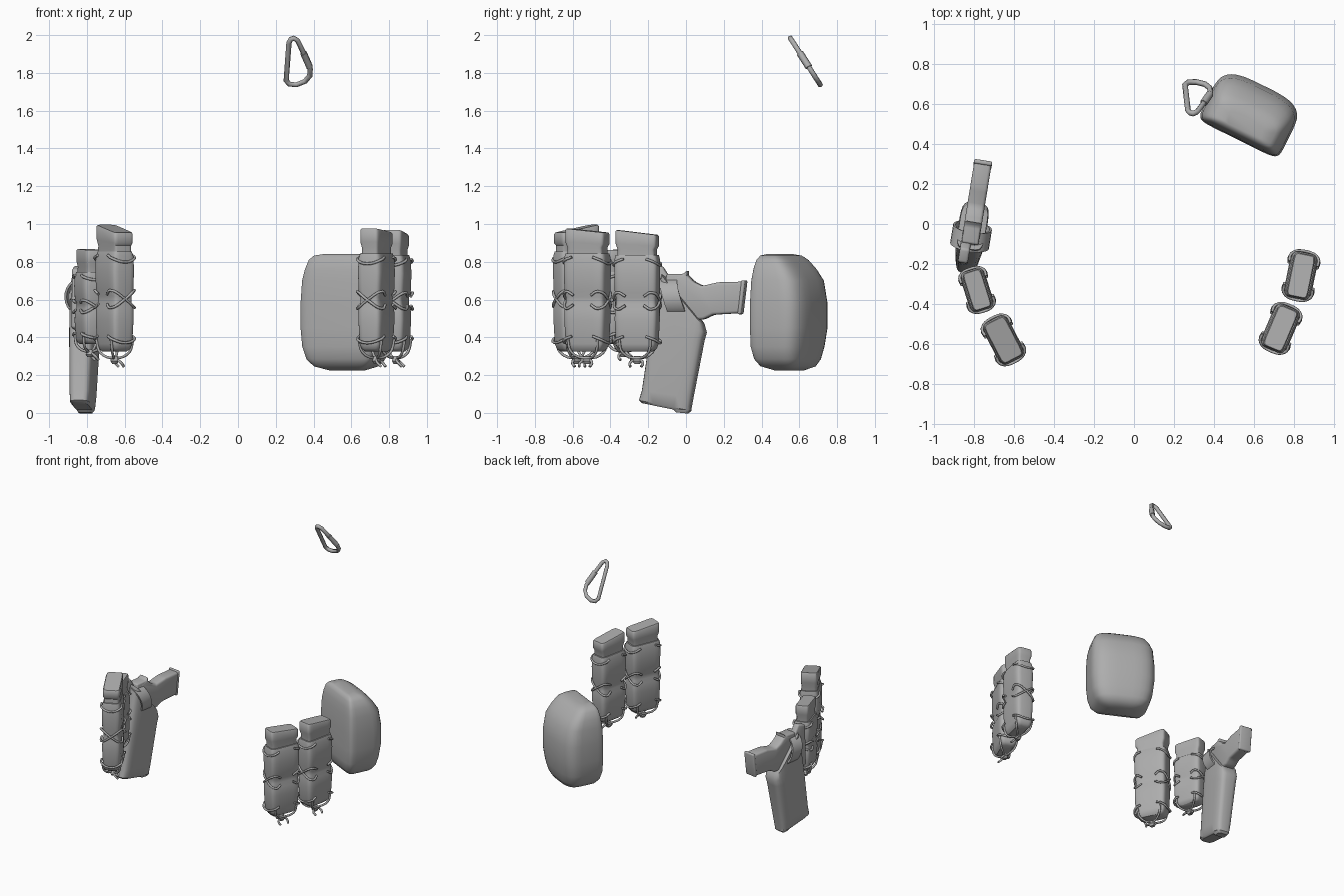
import bpy, bmesh, math
from mathutils import Vector, Matrix

if "Cube" in bpy.data.objects:
    bpy.data.objects.remove(bpy.data.objects["Cube"])

mat = bpy.data.materials.new("neutral_grey")
mat.diffuse_color = (0.42, 0.42, 0.42, 1)
mat.use_nodes = True
mat.node_tree.nodes["Principled BSDF"].inputs["Base Color"].default_value = mat.diffuse_color


def frame(x, y, ax, ay):
    """Matrix with local x along (ax, ay) and local y to its right."""
    a = Vector((ax, ay, 0)).normalized()
    m = Matrix((a, Vector((a.y, -a.x, 0)), (0, 0, 1))).transposed().to_4x4()
    return Matrix.Translation((x, y, 0)) @ m


def finish(ob, m=None, angle=40):
    if m is not None:
        ob.data.transform(m)
        if m.determinant() < 0 and ob.type == 'MESH':
            ob.data.flip_normals()
    ob.data.materials.append(mat)
    if ob.type == 'MESH':
        bpy.ops.object.select_all(action='DESELECT')
        ob.select_set(True)
        bpy.context.view_layer.objects.active = ob
        bpy.ops.object.shade_smooth_by_angle(angle=math.radians(angle))
    return ob


def add_mesh(name, bm, m=None, angle=40):
    bmesh.ops.recalc_face_normals(bm, faces=bm.faces)
    me = bpy.data.meshes.new(name)
    bm.to_mesh(me)
    bm.free()
    ob = bpy.data.objects.new(name, me)
    bpy.context.collection.objects.link(ob)
    return finish(ob, m, angle)


def loft(name, levels, m, n=24, power=0.4, angle=40, front_power=None):
    """Stacked rounded rectangles: (z, half_u, half_v, u, v, slope)."""
    bm = bmesh.new()
    rings = []
    for lv in levels:
        z, hu, hv, cu, cv, s = (tuple(lv) + (0, 0, 0))[:6]
        ring = []
        for i in range(n):
            t = 2 * math.pi * (i + 0.5) / n
            c, d = math.cos(t), math.sin(t)
            p = front_power if front_power and d > 0 else power
            u = math.copysign(abs(c) ** p, c) * hu
            v = math.copysign(abs(d) ** p, d) * hv
            ring.append(bm.verts.new((cu + u, cv + v, z + s * u)))
        rings.append(ring)
    for a, b in zip(rings, rings[1:]):
        for i in range(n):
            j = (i + 1) % n
            bm.faces.new((a[i], a[j], b[j], b[i]))
    bm.faces.new(rings[0])
    bm.faces.new(rings[-1])
    return add_mesh(name, bm, m, angle)


def slab(name, outline, thick, m, bevel=0.02):
    """Outline in the local x-z plane, extruded along y, rounded edges."""
    bm = bmesh.new()
    f = bm.faces.new([bm.verts.new((u, -thick / 2, z)) for u, z in outline])
    r = bmesh.ops.extrude_face_region(bm, geom=[f])
    vs = [g for g in r["geom"] if isinstance(g, bmesh.types.BMVert)]
    bmesh.ops.translate(bm, vec=(0, thick, 0), verts=vs)
    bmesh.ops.bevel(bm, geom=bm.edges[:], offset=bevel, segments=3,
                    profile=0.5, affect='EDGES', clamp_overlap=True)
    return add_mesh(name, bm, m)


def cord(name, paths, radius, m=None, cyclic=False, smooth=True):
    cu = bpy.data.curves.new(name, 'CURVE')
    cu.dimensions = '3D'
    cu.bevel_depth, cu.bevel_resolution, cu.resolution_u = radius, 1, 4
    cu.use_fill_caps = True
    for pts in paths:
        sp = cu.splines.new('BEZIER' if smooth else 'POLY')
        sp.use_cyclic_u = cyclic
        tgt = sp.bezier_points if smooth else sp.points
        tgt.add(len(pts) - 1)
        for p, co in zip(tgt, pts):
            if smooth:
                p.co = co
                p.handle_left_type = p.handle_right_type = 'AUTO'
            else:
                p.co = (*co, 1)
    ob = bpy.data.objects.new(name, cu)
    bpy.context.collection.objects.link(ob)
    return finish(ob, m)


def pouch(label, x, y, ax, ay, slope, top=0.96, k=1.0, bottom=0.34, mag=.054):
    m = frame(x, y, ax, ay)
    h = top - 0.12 - bottom                      # fabric body height
    body = [(-.03, .08, .04), (0, .1, .054), (.05, .109, .062), (.3, .115, .068),
            (.42, .115, .066), (.48, .109, .057), (.54, .109, .057), (.6, .115, .066),
            (.8, .117, .07), (.95, .117, .066), (1, .111, .058)]
    loft(label + "_pouch_body",
         [(bottom + t * h, a * k, b * k) for t, a, b in body], m, power=.35)
    # Magazine with a waisted neck and slanted top
    neck = top - 0.12
    loft(label + "_magazine",
         [(neck - .05, .104 * k, mag * k - .004), (neck + .03, .1 * k, mag * k - .005),
          (neck + .055, .111 * k, mag * k, 0, 0, slope / 2),
          (top - .008, .111 * k, mag * k, 0, 0, slope),
          (top, .106 * k, mag * k - .005, 0, 0, slope)], m, power=0.25)
    # Elastic lacing: crossings at both ends, clips at top and bottom
    paths = []
    for e in (-1, 1):
        for f in (-1, 1):
            paths.append([(e * .05 * k, f * .072 * k, bottom + .56 * h),
                          (e * .09 * k, f * .072 * k, bottom + .6 * h),
                          (e * .122 * k, 0, bottom + .51 * h),
                          (e * .09 * k, -f * .072 * k, bottom + .42 * h),
                          (e * .05 * k, -f * .072 * k, bottom + .46 * h)])
        for t in (.1, .93):
            paths.append([(e * .06 * k, .072 * k, bottom + (t + .03) * h),
                          (e * .1 * k, .068 * k, bottom + t * h),
                          (e * .124 * k, 0, bottom + (t - .04) * h),
                          (e * .1 * k, -.068 * k, bottom + t * h),
                          (e * .06 * k, -.072 * k, bottom + (t + .03) * h)])
    # Loops gathered in a knot below the pouch
    for f in (-1, 1):
        paths.append([(-.085 * k, f * .066 * k, bottom + .05), (-.07 * k, f * .05, bottom - .02),
                      (0, f * .012, bottom - .05), (.07 * k, f * .05, bottom - .02),
                      (.085 * k, f * .066 * k, bottom + .05)])
        paths.append([(0, 0, bottom - .05), (f * .035, .02, bottom - .075),
                      (f * .03, .04, bottom - .095)])
    cord(label + "_pouch_lacing", paths, .0075, m)
    loft(label + "_cord_knot", [(bottom - .08, .015, .012), (bottom - .065, .028, .02),
                                (bottom - .04, .016, .014)], m, n=10, power=0.8)


# Magazine pouches around the waist
pouch("right_rear", .835, -.258, .2, .98, -.12, .955)
pouch("right_front", .733, -.522, .39, .92, -.1, .965)
pouch("left_front", -.653, -.58, -.46, .89, .2, .975, mag=.06)
pouch("left_rear", -.785, -.33, -.3, .95, .03, .865, .9, .375)

# Soft bag: flat front panel, rounded bulging back (z, half width, front, back)
bag_levels = [(.225, .09, -.09, -.2), (.247, .16, -.035, -.25), (.285, .195, -.012, -.27),
              (.35, .215, 0, -.285), (.45, .226, 0, -.3), (.58, .226, 0, -.3),
              (.70, .218, -.005, -.28), (.76, .203, -.012, -.24), (.81, .182, -.022, -.195),
              (.833, .155, -.035, -.16), (.841, .10, -.05, -.12)]
loft("rounded_bag", [(z, w, (f - b) / 2, 0, (f + b) / 2) for z, w, f, b in bag_levels],
     frame(.518, .422, .896, -.444), n=32, power=0.58, angle=60, front_power=.22)

# Holster shell, leaning forward toward its tip
hip = frame(-.805, 0, .16, .987)
loft("holster_shell",
     [(.028, .125, .042, -.112, 0, -.2), (.04, .137, .054, -.112, 0, -.2),
      (.10, .135, .06, -.098, 0, -.15), (.40, .142, .07, -.046, 0, -.12),
      (.48, .138, .072, -.03, 0, -.4), (.60, .112, .068, -.015, 0, -1.2),
      (.605, .09, .045, -.015, 0, -1.2)], hip, power=0.45)
loft("holster_tip", [(.0, .03, .035, -.02, 0, -.1), (.015, .045, .045, -.02, 0, -.1),
                     (.06, .045, .048, -.02, 0, 0)], hip, power=0.4)

# Pistol grip and rear of the frame
slab("pistol_grip",
     [(-.05, .56), (.03, .49), (.1, .495), (.15, .52), (.295, .528),
      (.316, .695), (.18, .692), (.09, .672), (.045, .695), (.0, .74), (-.07, .72)],
     .088, hip, .015)
slab("grip_base_plate", [(.282, .522), (.302, .522), (.324, .70), (.302, .703)],
     .092, hip, .008)
slab("pistol_slide_end", [(-.12, .45), (.0, .45), (.012, .755), (-.01, .735),
                          (-.1, .735)], .085, hip, .015)

# Retention band around the holster mouth
bm = bmesh.new()
rings = []
for i in range(24):
    t = 2 * math.pi * i / 24
    c, s = math.cos(t), math.sin(t)
    rings.append([bm.verts.new((u - .03 * s, c * (.098 + r), .61 + s * (.105 + r)))
                  for u, r in ((-.11, -.012), (-.11, 0), (-.015, 0), (-.015, -.012))])
for i in range(24):
    a, b = rings[i], rings[(i + 1) % 24]
    for j in range(4):
        bm.faces.new((a[j], a[(j + 1) % 4], b[(j + 1) % 4], b[j]))
add_mesh("retention_band", bm, hip)

# Hanger plate joining holster and pouch
slab("belt_hanger", [(-.21, .45), (-.1, .42), (-.08, .70), (-.13, .78), (-.2, .76)],
     .05, hip @ Matrix.Translation((0, -.02, 0)), .012)


# Snap hook, tilted back, with a locking sleeve on its gate
def hook(x, z):
    return (x, .55 + (1.988 - z) * .64, z)


outline = [(.255, 1.76), (.27, 1.96), (.28, 1.978), (.295, 1.984), (.315, 1.972),
           (.345, 1.91), (.382, 1.82), (.38, 1.785), (.355, 1.755), (.31, 1.737),
           (.272, 1.74)]
cord("snap_hook", [[hook(*p) for p in outline]], .0145, cyclic=True, smooth=False)
cord("snap_hook_sleeve", [[hook(.347, 1.905), hook(.380, 1.83)]], .019, smooth=False)
